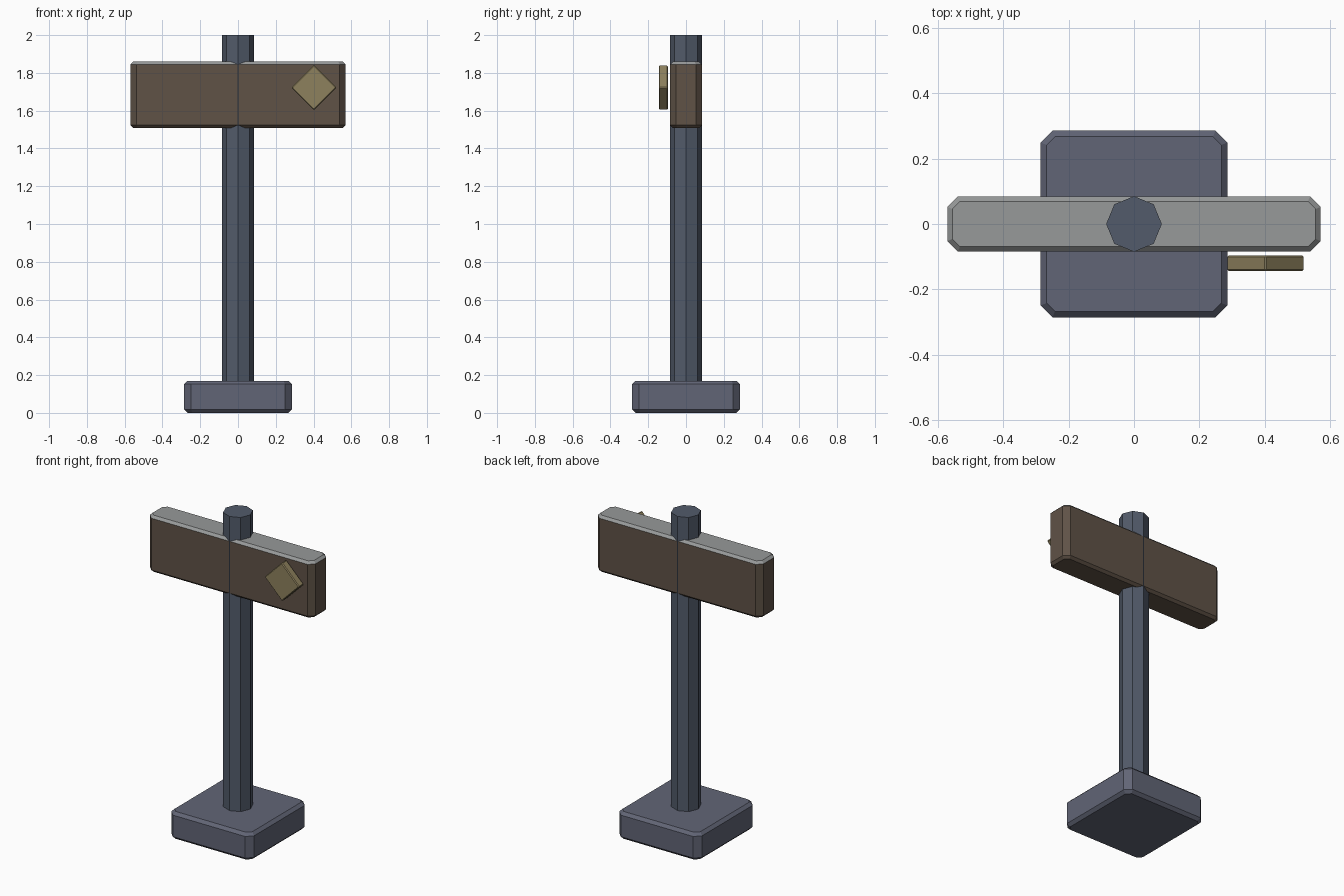
import bpy, bmesh, math
from mathutils import Matrix, Vector

if "Cube" in bpy.data.objects:
    bpy.data.objects.remove(bpy.data.objects["Cube"])


def material(name, rgb):
    m = bpy.data.materials.new(name)
    m.diffuse_color = (*rgb, 1)
    m.use_nodes = True
    m.node_tree.nodes["Principled BSDF"].inputs["Base Color"].default_value = m.diffuse_color
    return m


STONE = material("stone", (0.12, 0.13, 0.18))
IRON = material("slate", (0.085, 0.105, 0.145))
WOOD = material("wood", (0.115, 0.085, 0.062))
CAP = material("pale_cap", (0.31, 0.32, 0.32))
BRASS = material("brass", (0.27, 0.22, 0.11))


def finish(bm, name, mats, location=(0, 0, 0), rotation=(0, 0, 0)):
    bmesh.ops.recalc_face_normals(bm, faces=bm.faces)
    mesh = bpy.data.meshes.new(name)
    bm.to_mesh(mesh)
    bm.free()
    for m in mats:
        mesh.materials.append(m)
    ob = bpy.data.objects.new(name, mesh)
    ob.location, ob.rotation_euler = location, rotation
    bpy.context.collection.objects.link(ob)
    return ob


def block(name, size, corner, rim, axis, mats, cap=False, **place):
    """Box with edges along `axis` chamfered by corner, end rims by rim."""
    bm = bmesh.new()
    bmesh.ops.create_cube(bm, size=1, matrix=Matrix.Diagonal((*size, 1)))

    def along(e):
        d = (e.verts[0].co - e.verts[1].co).normalized()
        return abs(d[axis]) > 0.99

    def chamfer(edges, width):
        bmesh.ops.bevel(bm, geom=edges, offset=width, segments=1,
                        profile=0.5, affect='EDGES')

    chamfer([e for e in bm.edges if along(e)], corner)
    chamfer([e for e in bm.edges if not along(e)], rim)
    bm.normal_update()
    if cap:
        for f in bm.faces:
            f.material_index = int(f.normal.z > 0.3)
    return finish(bm, name, mats, **place)


# square foot
block("base", (0.57, 0.57, 0.17), 0.036, 0.018, 2, [STONE],
      location=(0, 0, 0.087))

# octagonal post
bm = bmesh.new()
bmesh.ops.create_cone(bm, cap_ends=True, segments=8, radius1=0.085,
                      radius2=0.085, depth=1.86)
post = finish(bm, "post", [IRON], location=(0, 0, 1.07))

# sign board with pale upper surface
block("sign_board", (1.14, 0.168, 0.352), 0.032, 0.015, 2, [WOOD, CAP],
      cap=True, location=(0, 0, 1.684))

# diamond plaque in front of the board
block("diamond_plaque", (0.17, 0.048, 0.17), 0.005, 0.005, 1, [BRASS],
      location=(0.402, -0.12, 1.722), rotation=(0, math.radians(45), 0))

# rest exactly on the ground
bpy.data.objects["base"].location.z = 0.085
